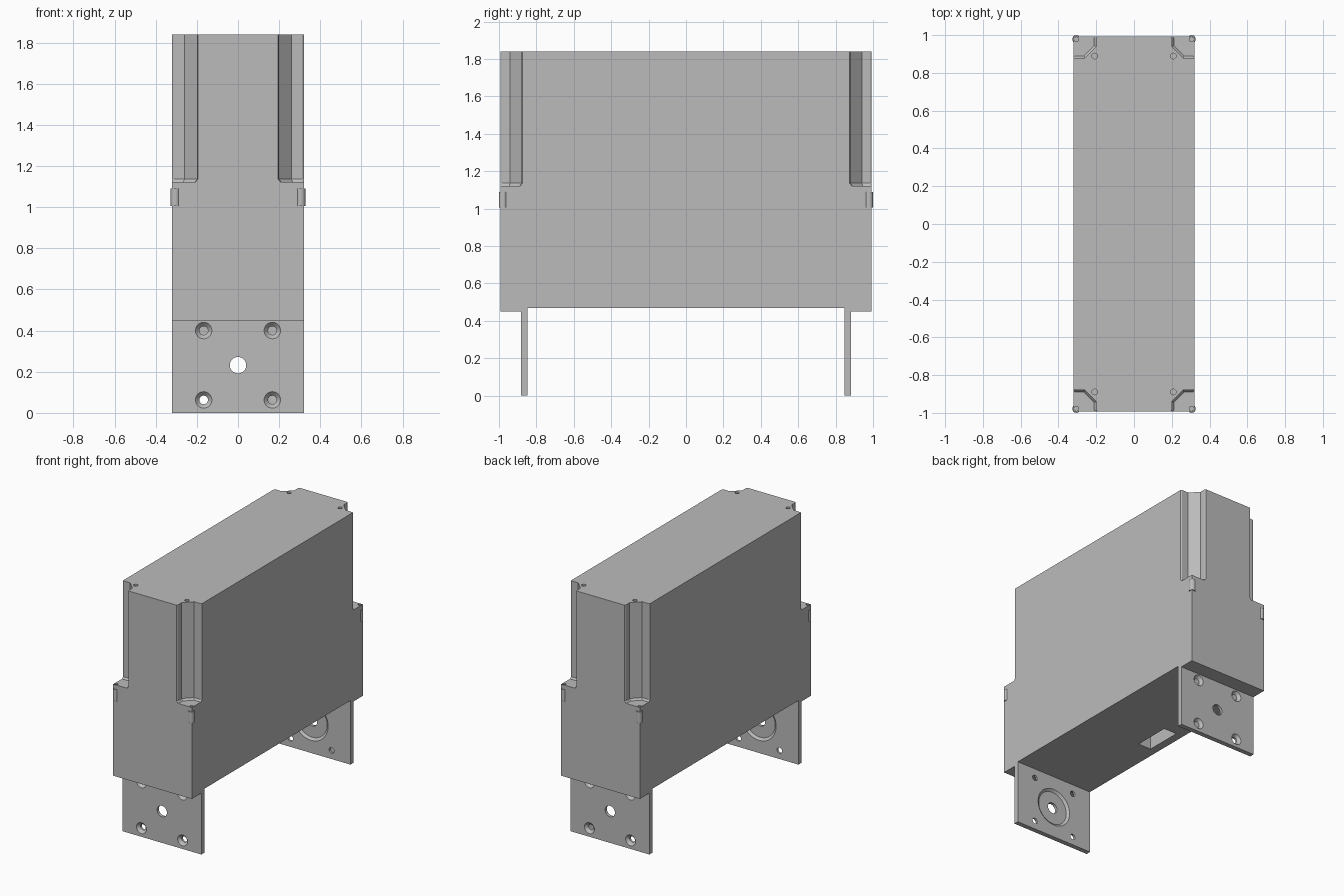
import bpy, bmesh, math
from mathutils import Matrix, Vector

cube = bpy.data.objects.get("Cube")
if cube:
    bpy.data.objects.remove(cube, do_unlink=True)

grey = bpy.data.materials.new("plain_grey")
grey.use_nodes = True
grey.diffuse_color = (0.5, 0.5, 0.5, 1)
grey.node_tree.nodes["Principled BSDF"].inputs["Base Color"].default_value = (0.5, 0.5, 0.5, 1)

HX, HY, TOP = 0.32, 0.992, 1.84
CORNERS = [(sx, sy) for sx in (1, -1) for sy in (1, -1)]


def finish(name, bm):
    bmesh.ops.recalc_face_normals(bm, faces=bm.faces[:])
    mesh = bpy.data.meshes.new(name)
    bm.to_mesh(mesh)
    bm.free()
    mesh.materials.append(grey)
    obj = bpy.data.objects.new(name, mesh)
    bpy.context.collection.objects.link(obj)
    return obj


def loft(name, rings):
    """Closed solid through rings of points."""
    bm = bmesh.new()
    loops = [[bm.verts.new(p) for p in ring] for ring in rings]
    for a, b in zip(loops, loops[1:]):
        for i in range(len(a)):
            j = (i + 1) % len(a)
            bm.faces.new((a[i], a[j], b[j], b[i]))
    bm.faces.new(loops[0])
    bm.faces.new(loops[-1])
    return finish(name, bm)


def box(name, lo, hi):
    corners = [(lo[0], lo[1]), (hi[0], lo[1]), (hi[0], hi[1]), (lo[0], hi[1])]
    return loft(name, [[(x, y, z) for x, y in corners] for z in (lo[2], hi[2])])


def rod(name, start, end, r1, r2=None, sides=32):
    """Cylinder or cone between two points."""
    a, b = Vector(start), Vector(end)
    turn = (b - a).to_track_quat('Z', 'Y').to_matrix().to_4x4()
    bm = bmesh.new()
    bmesh.ops.create_cone(bm, cap_ends=True, segments=sides, radius1=r1,
                          radius2=r1 if r2 is None else r2, depth=(b - a).length,
                          matrix=Matrix.Translation((a + b) / 2) @ turn)
    return finish(name, bm)


def cut(obj, cutter):
    mod = obj.modifiers.new("cut", 'BOOLEAN')
    mod.operation = 'DIFFERENCE'
    mod.solver = 'EXACT'
    mod.object = cutter
    bpy.context.view_layer.update()
    result = obj.evaluated_get(bpy.context.evaluated_depsgraph_get())
    mesh = bpy.data.meshes.new_from_object(result)
    obj.modifiers.clear()
    obj.data = mesh
    bpy.data.objects.remove(cutter, do_unlink=True)


def shade(obj):
    bpy.ops.object.select_all(action='DESELECT')
    obj.select_set(True)
    bpy.context.view_layer.objects.active = obj
    bpy.ops.object.shade_smooth_by_angle(angle=math.radians(25))


# Housing: side profile swept across the width, with a raised underside
side = [(-HY, 0.45), (-0.85, 0.45), (-0.85, 0.47), (0.85, 0.47),
        (0.85, 0.45), (HY, 0.45), (HY, TOP), (-HY, TOP)]
housing = loft("housing", [[(x, y, z) for y, z in side] for x in (-HX, HX)])

# Corner recesses: faceted section measured inward from each corner, tapered foot
section = [(-0.05, -0.05), (0.125, -0.05), (0.125, 0), (0.12, 0.008), (0.12, 0.052),
           (0.06, 0.112), (0.008, 0.112), (0, 0.117), (-0.05, 0.117)]
for sx, sy in CORNERS:
    rings = [[(sx * (HX - u * k), sy * (HY - v * k), z) for u, v in section]
             for z, k in ((1.122, 0.91), (1.136, 1), (TOP + 0.1, 1))]
    cut(housing, loft("recess_cutter", rings))
    # Screw holes in the lid and in the ledge
    x, y = sx * 0.208, sy * 0.889
    cut(housing, rod("lid_hole_cutter", (x, y, TOP - 0.1), (x, y, TOP + 0.05), 0.015))
    x, y = sx * 0.305, sy * 0.977
    cut(housing, rod("ledge_hole_cutter", (x, y, 1.095), (x, y, 1.2), 0.012))

# Slot in the underside
cut(housing, box("slot_cutter", (-0.26, -0.135, 0.4), (-0.155, 0.135, 0.75)))
shade(housing)

# Round inserts that bulge from the housing corners
for sx, sy in CORNERS:
    x, y = sx * 0.305, sy * 0.978
    name = ("back" if sy > 0 else "front") + ("_left" if sx > 0 else "_right")
    shade(rod(name + "_insert", (x, y, 1.005), (x, y, 1.09), 0.022))

# End plates: countersunk screw holes outside, round recess inside
INNER, OUTER = 0.847, 0.882
for sy, name in ((-1, "front_plate"), (1, "back_plate")):
    ys = sorted((sy * INNER, sy * OUTER))
    plate = box(name, (-HX, ys[0], 0), (HX, ys[1], 0.48))
    for x in (-0.167, 0.167):
        for z in (0.063, 0.4):
            def at(y):
                return (x, sy * y, z)
            cut(plate, rod("screw_cutter", at(0.8), at(0.95), 0.021))
            cut(plate, rod("sink_cutter", at(OUTER - 0.02), at(OUTER + 0.002), 0.021, 0.042))
    cut(plate, rod("recess_cutter", (0, sy * (INNER - 0.002), 0.232),
                   (0, sy * (INNER + 0.014), 0.232), 0.142, 0.122, 48))
    cut(plate, rod("centre_cutter", (0, sy * 0.8, 0.232), (0, sy * 0.95, 0.232), 0.04))
    shade(plate)
